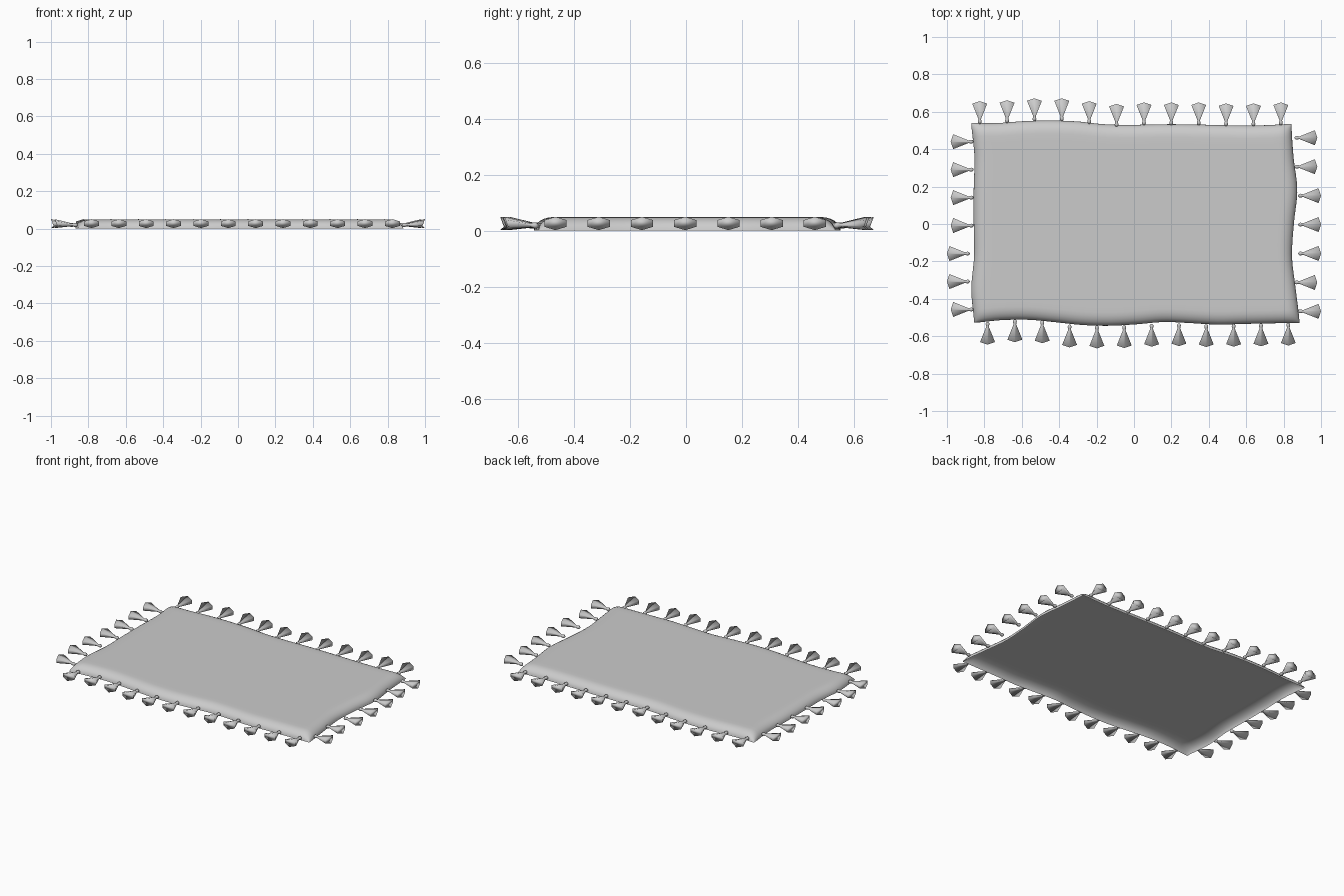
import bpy, bmesh, math
from mathutils import Vector, Matrix

cube = bpy.data.objects.get("Cube")
if cube:
    bpy.data.objects.remove(cube, do_unlink=True)

cloth = bpy.data.materials.new("grey_cloth")
cloth.use_nodes = True
cloth.diffuse_color = (0.6, 0.6, 0.6, 1)
cloth.node_tree.nodes["Principled BSDF"].inputs["Base Color"].default_value = (0.6, 0.6, 0.6, 1)

# Wavy border samples, evenly spaced along each side
FRONT = [-.528, -.514, -.512, -.525, -.54, -.544, -.536, -.524, -.53, -.538, -.534, -.531, -.528]
BACK = [.54, .54, .55, .553, .548, .533, .53, .533, .533, .53, .527, .528, .535]
LEFT = [-.855, -.87, -.855, -.857, -.857, -.853, -.87]
RIGHT = [.885, .865, .845, .855, .873, .853, .842]
EDGE_Z, TOP_Z, ROUND = 0.002, 0.05, 0.07


def sample(values, t):
    """Smooth interpolation through evenly spaced values."""
    f = t * (len(values) - 1)
    i = min(int(f), len(values) - 2)
    s = f - i
    p = [values[max(0, min(len(values) - 1, i + k))] for k in (-1, 0, 1, 2)]
    return p[1] + .5 * s * (p[2] - p[0] + s * (2 * p[0] - 5 * p[1] + 4 * p[2] - p[3]
                            + s * (3 * (p[1] - p[2]) + p[3] - p[0])))


def outline_point(u, v):
    """Blend the four wavy sides over the unit square."""
    x = (1 - u) * sample(LEFT, v) + u * sample(RIGHT, v)
    y = (1 - v) * sample(FRONT, u) + v * sample(BACK, u)
    return x, y


def puff(distance):
    """Quarter-ellipse rise near the border."""
    return math.sqrt(max(0, 1 - max(0, 1 - distance / ROUND) ** 2))


def steps(length, count):
    """Grid lines that gather near both borders."""
    near = [ROUND / length * (1 - math.cos(k * math.pi / 12)) for k in range(7)]
    inner = [near[-1] + (1 - 2 * near[-1]) * k / count for k in range(1, count)]
    return near + inner + [1 - n for n in reversed(near)]


def finish(bm, name):
    mesh = bpy.data.meshes.new(name)
    bm.to_mesh(mesh)
    bm.free()
    mesh.materials.append(cloth)
    mesh.shade_smooth()
    ob = bpy.data.objects.new(name, mesh)
    bpy.context.collection.objects.link(ob)


# Rug body: one draped sheet, open underneath, with rounded drooping borders
bm = bmesh.new()
us, vs = steps(1.73, 48), steps(1.06, 28)
grid = []
for u in us:
    row = []
    for v in vs:
        h = puff(min(u, 1 - u) * 1.73) * puff(min(v, 1 - v) * 1.06)
        row.append(bm.verts.new((*outline_point(u, v), EDGE_Z + (TOP_Z - EDGE_Z) * h)))
    grid.append(row)
for a, b in zip(grid, grid[1:]):
    for j in range(len(vs) - 1):
        bm.faces.new((a[j], b[j], b[j + 1], a[j + 1]))
finish(bm, "rug_body")


# Tassel: knot, neck and flared six-sided skirt with a ridge on top
PROFILE = [(0, .004), (.005, .010), (.012, .012), (.02, .010), (.027, .008), (.122, .046)]
LENGTH = PROFILE[-1][0]


def add_tassel(bm, x, y, direction):
    turn = Matrix.Translation((x, y, 0)) @ Matrix.Rotation(direction, 4, 'Z')
    rings = []
    for d, r in PROFILE:
        t = d / LENGTH
        ring = []
        for k in range(6):
            a = (k + .5) * math.pi / 3
            back = .018 * (math.cos(a) * t) ** 2
            p = Vector((d - back, r * math.cos(a),
                        .019 + .008 * t + r * (1 - .48 * t) * math.sin(a)))
            ring.append(bm.verts.new(turn @ p))
        rings.append(ring)
    for a, b in zip(rings, rings[1:]):
        for k in range(6):
            bm.faces.new((a[k], a[(k + 1) % 6], b[(k + 1) % 6], b[k]))
    bm.faces.new(rings[0])
    bm.faces.new(rings[-1])


# Outer ends of the tassels on each side; the knots lie one tassel length inward
ENDS = {
    "front": [-.645, -.632, -.637, -.66, -.665, -.663, -.656, -.653, -.658, -.656, -.654, -.65],
    "back": [.657, .662, .672, .672, .657, .642, .65, .65, .65, .645, .645, .65],
    "left_end": [-.98, -1, -1, -.98, -.98, -.98, -.98],
    "right_end": [1, .98, 1, 1, 1, .98, .98],
}
SPANS = {"front": (-.783, .825), "back": (-.825, .785),
         "left_end": (-.457, .44), "right_end": (-.467, .461)}
TURNS = {"front": -90, "back": 90, "left_end": 180, "right_end": 0}
for side, ends in ENDS.items():
    bm = bmesh.new()
    lo, hi = SPANS[side]
    for k, end in enumerate(ends):
        along = lo + (hi - lo) * k / (len(ends) - 1)
        knot = end - math.copysign(LENGTH, end)
        x, y = (along, knot) if side in ("front", "back") else (knot, along)
        add_tassel(bm, x, y, math.radians(TURNS[side]))
    bmesh.ops.recalc_face_normals(bm, faces=bm.faces)
    finish(bm, side + "_tassels")
